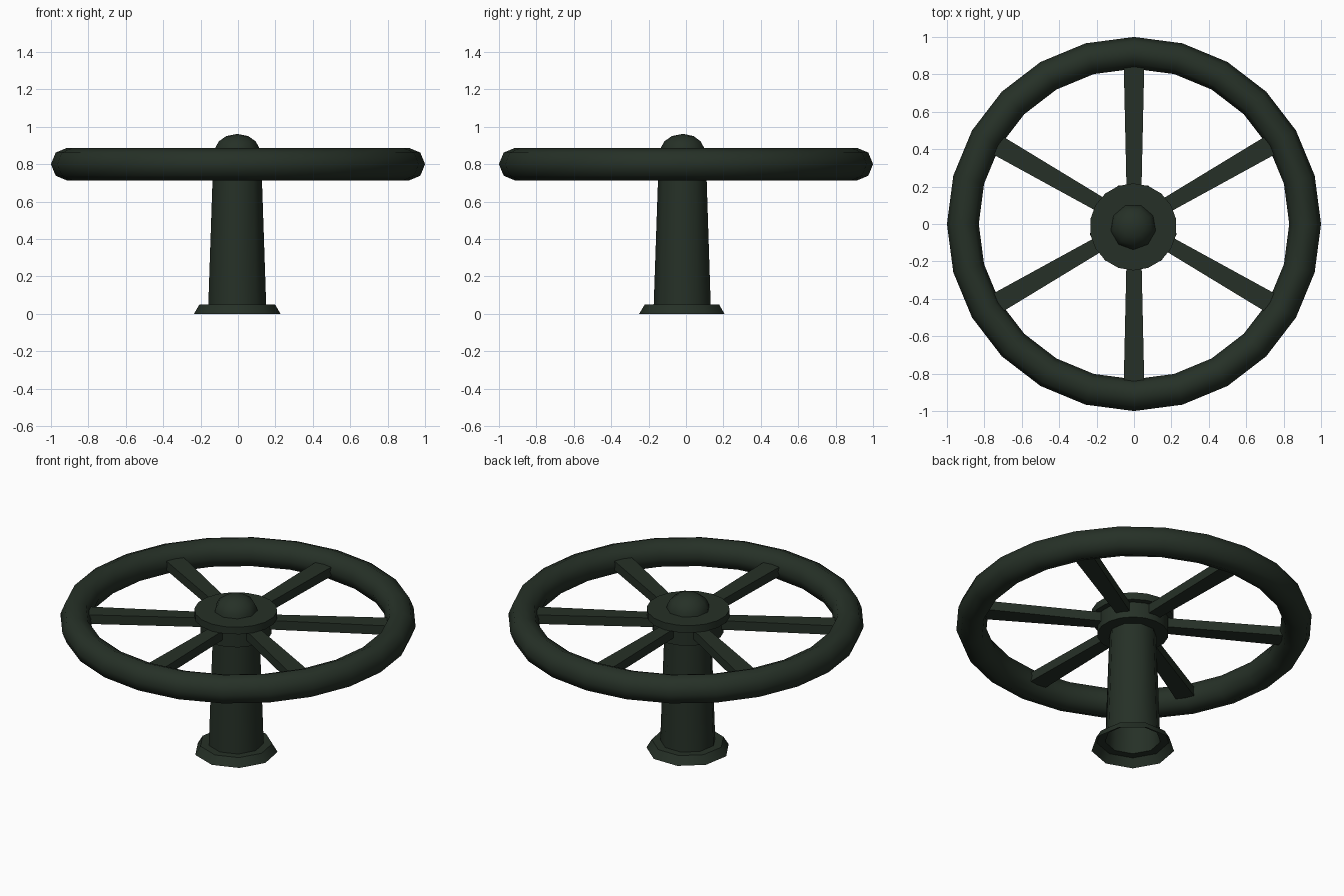
import bpy
import bmesh
from math import cos, sin, pi, radians

cube = bpy.data.objects.get("Cube")
if cube:
    bpy.data.objects.remove(cube)

green = bpy.data.materials.new("dark_green_paint")
green.use_nodes = True
colour = (0.019, 0.030, 0.020, 1)
green.diffuse_color = colour
green.node_tree.nodes["Principled BSDF"].inputs["Base Color"].default_value = colour

CENTRE = (-0.004, -0.0155, 0)


def add_object(name, bm, location=(0, 0, 0), smooth=35):
    bmesh.ops.recalc_face_normals(bm, faces=bm.faces)
    mesh = bpy.data.meshes.new(name)
    bm.to_mesh(mesh)
    bm.free()
    mesh.materials.append(green)
    obj = bpy.data.objects.new(name, mesh)
    bpy.context.collection.objects.link(obj)
    obj.location = location
    if smooth:
        bpy.ops.object.select_all(action="DESELECT")
        obj.select_set(True)
        bpy.context.view_layer.objects.active = obj
        bpy.ops.object.shade_smooth_by_angle(angle=radians(smooth))
    return obj


def lathe(name, profile, sides, location=CENTRE, closed=False, smooth=42):
    """Turn (radius, height) points round z, with one corner facing -y."""
    bm = bmesh.new()
    rings = []
    for r, z in profile:
        if r == 0:
            rings.append([bm.verts.new((0, 0, z))] * sides)
            continue
        angles = [2 * pi * i / sides - pi / 2 for i in range(sides)]
        rings.append([bm.verts.new((r * cos(a), r * sin(a), z)) for a in angles])
    pairs = list(zip(rings, rings[1:]))
    if closed:
        pairs.append((rings[-1], rings[0]))
    for low, high in pairs:
        for i in range(sides):
            j = (i + 1) % sides
            corners = dict.fromkeys((low[i], low[j], high[j], high[i]))
            bm.faces.new(list(corners))
    return add_object(name, bm, location, smooth)


# Wheel rim with an octagonal section
tube = [(0.915 + 0.085 * cos(k * pi / 4), 0.8 + 0.087 * sin(k * pi / 4)) for k in range(8)]
lathe("wheel_rim", tube, 24, (0, 0, 0), closed=True, smooth=50)

# Hollow post with a flared foot, open underneath
lathe("post", [(0.235, 0), (0.205, 0.05), (0.157, 0.05), (0.133, 0.75)], 9)

# Hub: wide cap above a narrower collar
lathe("hub_cap", [(0, 0.826), (0.233, 0.826), (0.233, 0.87), (0, 0.87)], 18)
lathe("hub_collar", [(0, 0.73), (0.2, 0.73), (0.2, 0.828), (0, 0.828)], 18)

# Domed nut on top
lathe("centre_nut", [(0.123, 0.865), (0.118, 0.89), (0.1, 0.922), (0.06, 0.95), (0, 0.962)], 9, smooth=60)

# Six spokes that widen towards the rim
for n in range(6):
    bm = bmesh.new()
    bmesh.ops.create_cube(bm, size=1)
    for v in bm.verts:
        outer = v.co.x > 0
        v.co.x = 0.855 if outer else 0.1
        v.co.y *= 0.11 if outer else 0.076
        v.co.z = 0.797 + v.co.z * 0.056
    spoke = add_object(f"spoke_{n + 1}", bm, smooth=0)
    spoke.rotation_euler.z = radians(30 + 60 * n)
